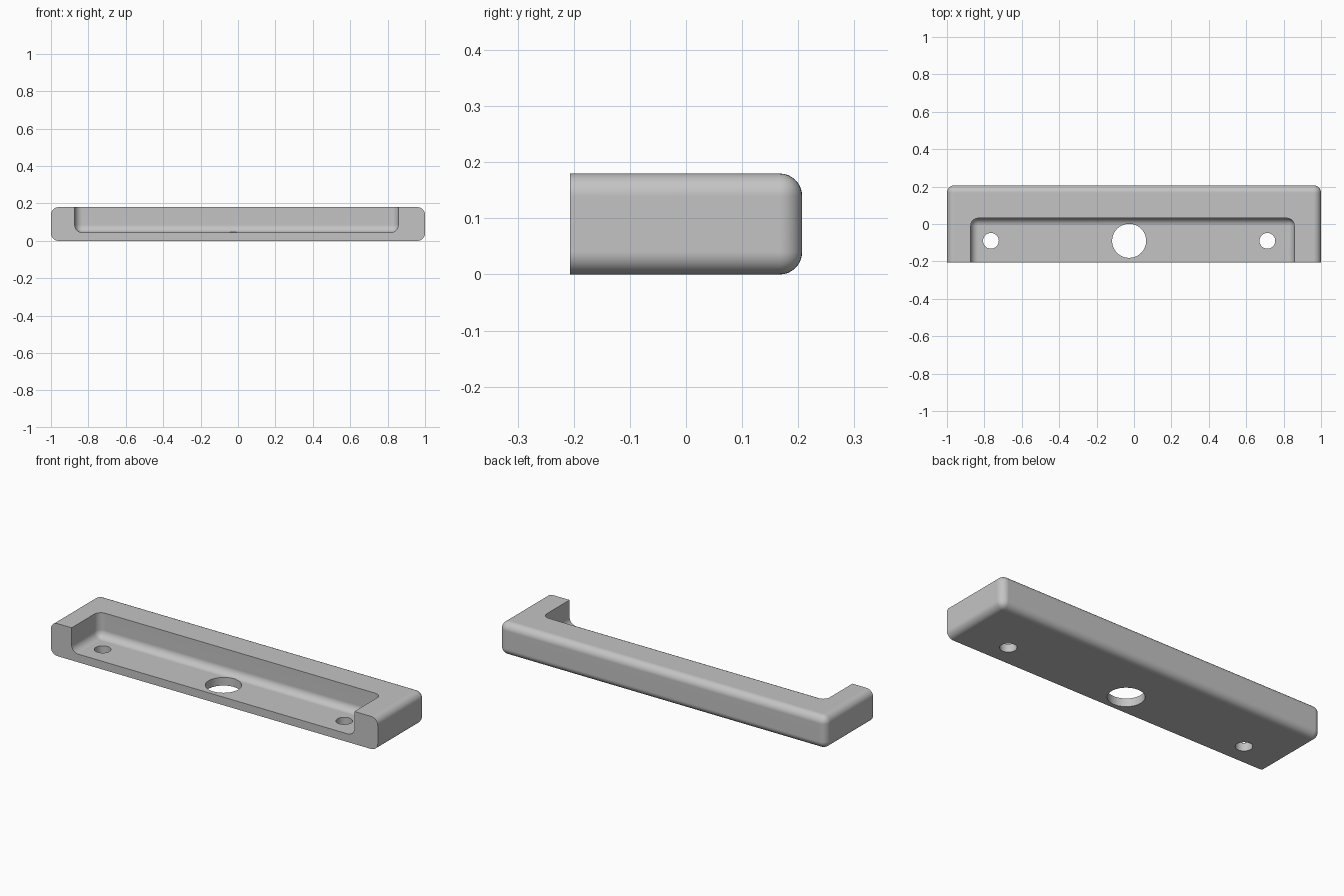
import bpy, bmesh, math
from mathutils import Matrix

if "Cube" in bpy.data.objects:
    bpy.data.objects.remove(bpy.data.objects["Cube"])

FILLET = 0.04


def finish(bm, name):
    bmesh.ops.recalc_face_normals(bm, faces=bm.faces[:])
    mesh = bpy.data.meshes.new(name)
    bm.to_mesh(mesh)
    bm.free()
    ob = bpy.data.objects.new(name, mesh)
    bpy.context.collection.objects.link(ob)
    return ob


def rounded_box(name, lo, hi, keep_sharp):
    """Box whose edges are filleted unless keep_sharp(a, b) is true."""
    bm = bmesh.new()
    bmesh.ops.create_cube(bm, size=1)
    for v in bm.verts:
        v.co = [lo[i] if v.co[i] < 0 else hi[i] for i in range(3)]
    edges = [e for e in bm.edges if not keep_sharp(e.verts[0].co, e.verts[1].co)]
    bmesh.ops.bevel(bm, geom=edges, offset=FILLET, segments=8,
                    profile=0.5, affect='EDGES', clamp_overlap=False)
    return finish(bm, name)


def hole_cutter(name, x, y, radius):
    bm = bmesh.new()
    bmesh.ops.create_cone(bm, cap_ends=True, segments=48, radius1=radius,
                          radius2=radius, depth=0.4,
                          matrix=Matrix.Translation((x, y, 0.05)))
    return finish(bm, name)


# Body: every edge rounded except around the flat front face
body = rounded_box("tray_body", (-1, -0.207, 0), (1, 0.207, 0.18),
                   lambda a, b: max(a.y, b.y) < 0 and min(a.y, b.y) < 0)

# Pocket open to the front and top, slightly off centre
cutters = [rounded_box("pocket_cutter", (-0.873, -0.4, 0.045), (0.857, 0.031, 0.4),
                       lambda a, b: (a.y < -0.3 and b.y < -0.3) or (a.z > 0.3 and b.z > 0.3))]

# Centre hole and two screw holes
for name, x, r in (("left_hole_cutter", -0.765, 0.042),
                   ("centre_hole_cutter", -0.026, 0.091),
                   ("right_hole_cutter", 0.713, 0.042)):
    cutters.append(hole_cutter(name, x, -0.09, r))

bpy.context.view_layer.objects.active = body
body.select_set(True)
for cutter in cutters:
    cutter.hide_render = True
    mod = body.modifiers.new(cutter.name, 'BOOLEAN')
    mod.operation = 'DIFFERENCE'
    mod.solver = 'EXACT'
    mod.object = cutter
    bpy.ops.object.modifier_apply(modifier=mod.name)
    bpy.data.objects.remove(cutter, do_unlink=True)

# Single grey finish
grey = bpy.data.materials.new("plain_grey")
grey.diffuse_color = (0.55, 0.55, 0.55, 1)
grey.use_nodes = True
grey.node_tree.nodes["Principled BSDF"].inputs["Base Color"].default_value = grey.diffuse_color
body.data.materials.clear()
body.data.materials.append(grey)
for p in body.data.polygons:
    p.material_index = 0

# Smooth fillets with flat main faces
bpy.ops.object.shade_smooth_by_angle(angle=math.radians(30))
weighted = body.modifiers.new("flat_face_normals", 'WEIGHTED_NORMAL')
weighted.keep_sharp = True
